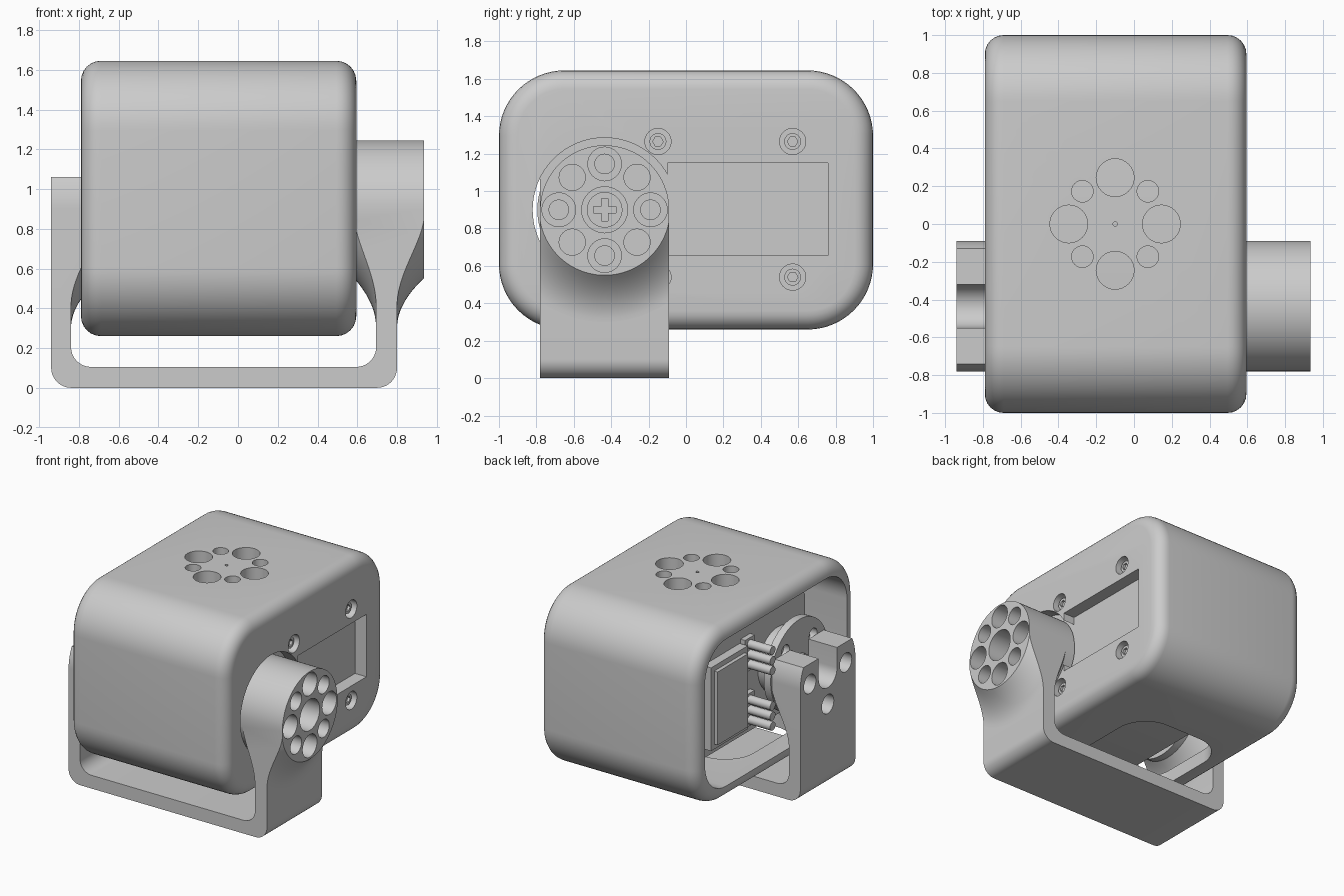
import bpy, bmesh, math
from mathutils import Vector

if "Cube" in bpy.data.objects:
    bpy.data.objects.remove(bpy.data.objects["Cube"])

mat = bpy.data.materials.new("light_grey")
mat.use_nodes = True
GREY = (0.6, 0.6, 0.6, 1)
mat.diffuse_color = GREY
mat.node_tree.nodes["Principled BSDF"].inputs["Base Color"].default_value = GREY

AY, AZ = -0.435, 0.9      # tilt axis, parallel to x
RING = 0.245              # bolt circle radius


# ---- helpers ----
def arc(u, v, r, start, end, n=10):
    return [(u + r * math.cos(math.radians(start + (end - start) * i / n)),
             v + r * math.sin(math.radians(start + (end - start) * i / n))) for i in range(n + 1)]


def circle(u, v, r, n=40):
    return arc(u, v, r, 0, 360, n)[:-1]


def rounded(u0, u1, v0, v1, r, n=12):
    return (arc(u1 - r, v1 - r, r, 0, 90, n) + arc(u0 + r, v1 - r, r, 90, 180, n)
            + arc(u0 + r, v0 + r, r, 180, 270, n) + arc(u1 - r, v0 + r, r, 270, 360, n))


def rect(u0, u1, v0, v1):
    return [(u0, v0), (u1, v0), (u1, v1), (u0, v1)]


def finish(name, bm):
    bmesh.ops.recalc_face_normals(bm, faces=bm.faces)
    mesh = bpy.data.meshes.new(name)
    bm.to_mesh(mesh)
    bm.free()
    mesh.materials.append(mat)
    ob = bpy.data.objects.new(name, mesh)
    bpy.context.collection.objects.link(ob)
    smooth(ob)
    return ob


def smooth(ob):
    for p in ob.data.polygons:
        p.use_smooth = True
    ob.data.set_sharp_from_angle(angle=math.radians(30))


def prism(name, axis, lo, hi, *outlines):
    """Extrude one or more closed outlines along an axis."""
    place = {"x": lambda u, v, w: (w, u, v), "y": lambda u, v, w: (u, w, v),
             "z": lambda u, v, w: (u, v, w)}[axis]
    bm = bmesh.new()
    for pts in outlines:
        face = bm.faces.new([bm.verts.new(place(u, v, lo)) for u, v in pts])
        out = bmesh.ops.extrude_face_region(bm, geom=[face], use_keep_orig=True)
        verts = [g for g in out["geom"] if isinstance(g, bmesh.types.BMVert)]
        bmesh.ops.translate(bm, verts=verts, vec=Vector(place(0, 0, hi - lo)))
    return finish(name, bm)


def lathe_x(name, profile, n=96):
    """Spin (x, radius) points about the tilt axis."""
    bm = bmesh.new()
    rings = [[bm.verts.new((x, u, v)) for u, v in circle(AY, AZ, r, n)] for x, r in profile]
    for a, b in zip(rings, rings[1:]):
        for i in range(n):
            j = (i + 1) % n
            bm.faces.new((a[i], a[j], b[j], b[i]))
    bm.faces.new(rings[0])
    bm.faces.new(rings[-1])
    return finish(name, bm)


def bake(ob):
    bpy.context.view_layer.update()
    deps = bpy.context.evaluated_depsgraph_get()
    mesh = bpy.data.meshes.new_from_object(ob.evaluated_get(deps))
    ob.modifiers.clear()
    ob.data = mesh
    smooth(ob)


def boolean(ob, cutter, op="DIFFERENCE"):
    mod = ob.modifiers.new("cut", "BOOLEAN")
    mod.operation, mod.solver, mod.object = op, "EXACT", cutter
    bake(ob)
    bpy.data.objects.remove(cutter)


def cut(ob, axis, lo, hi, *outlines):
    boolean(ob, prism("cutter", axis, lo, hi, *outlines))


def bolt_ring(u, v, r, start, n=32):
    return [circle(u + RING * math.cos(math.radians(start + 90 * k)),
                   v + RING * math.sin(math.radians(start + 90 * k)), r, n) for k in range(4)]


# ---- outer shell, open on the -x side ----
shell = prism("shell", "x", -0.79, 0.595, rounded(-1, 1, 0.26, 1.645, 0.35, 16))
bev = shell.modifiers.new("round", "BEVEL")
bev.width, bev.segments, bev.limit_method, bev.angle_limit = 0.1, 6, "ANGLE", math.radians(60)
bake(shell)
cut(shell, "x", -1, 0.495, rounded(-0.89, 0.89, 0.37, 1.535, 0.26))
cut(shell, "x", 0.4, 0.7, circle(AY, AZ, 0.385, 64))
cut(shell, "x", 0.4, 0.7, rect(-0.1, 0.76, 0.655, 1.15))
SCREWS = [(y, z) for y in (-0.15, 0.57) for z in (0.54, 1.265)]
cut(shell, "x", 0.53, 0.7, *[circle(y, z, 0.07, 32) for y, z in SCREWS])
cut(shell, "z", 1.4, 1.8, *bolt_ring(-0.1, 0, 0.1, 0), *bolt_ring(-0.1, 0, 0.057, 45),
    circle(-0.1, 0, 0.012, 12))
cut(shell, "z", 0.1, 0.45, rounded(-0.63, 0.18, -0.6, 0.3, 0.25))

# ---- mounting screws ----
screws = prism("mount_screws", "x", 0.5, 0.565, *[circle(y, z, 0.045, 24) for y, z in SCREWS])
cut(screws, "x", 0.545, 0.6, *[circle(y, z, 0.028, 6) for y, z in SCREWS])

# ---- motor inside the shell ----
prism("motor_body", "x", -0.5, 0.49, rounded(-0.78, 0.76, 0.46, 1.33, 0.08, 5))
prism("motor_panel", "x", -0.57, -0.49, rect(0.04, 0.5, 0.54, 1.2))
prism("motor_panel_cover", "x", -0.6, -0.56, rect(0.08, 0.46, 0.58, 1.16))
for tag, z0 in (("lower", 0.58), ("upper", 1.02)):
    prism(tag + "_connector", "x", -0.54, -0.49, rect(-0.09, 0.03, z0 - 0.05, z0 + 0.21))
    prism(tag + "_pins", "x", -0.74, -0.5, *[circle(-0.03, z0 + 0.08 * k, 0.034, 16) for k in range(3)])
prism("motor_shaft", "x", -0.64, -0.49, circle(AY, AZ, 0.25))
horn = prism("motor_horn", "x", -0.69, -0.63, circle(AY, AZ, 0.36, 64))
cut(horn, "x", -0.72, -0.6, *bolt_ring(AY, AZ, 0.05, 45, 20))
prism("horn_hub", "x", -0.72, -0.68, circle(AY, AZ, 0.09))

# ---- U-shaped bracket ----
ARM = 0.345
outer = [(-0.94, 0.5)] + arc(-0.84, 0.1, 0.1, 180, 270) + arc(0.7, 0.1, 0.1, 270, 360) + [(0.8, 0.5)]
inner = [(0.695, 0.5)] + arc(0.595, 0.205, 0.1, 0, -90) + arc(-0.74, 0.205, 0.1, 270, 180) + [(-0.84, 0.5)]
prism("bracket", "y", AY - ARM, AY + ARM, outer + inner)


def flare(x, dx, n=12):
    """Concave sweep from the arm plate out to the hub."""
    return [(x + dx * (i / n) ** 2, 0.6 - 0.25 * i / n) for i in range(n + 1)]


def arm_outline(angle):
    """Arm with a round top, cut flat above the given angle."""
    if angle == 90:
        top = arc(AY, AZ, ARM, 0, 180, 40)
    else:
        top = arc(AY, AZ, ARM, 0, angle) + arc(AY, AZ, ARM, 180 - angle, 180)
    return top + [(AY - ARM, 0.2), (AY + ARM, 0.2)]


# large hub on the +x arm
hub = lathe_x("large_hub", [(0.5, 0.35)] + flare(0.695, -0.11)[::-1] + flare(0.8, 0.135))
boolean(hub, prism("cutter", "x", 0.3, 1.2, arm_outline(90)), "INTERSECT")
cut(hub, "x", 0.62, 1.1, *bolt_ring(AY, AZ, 0.09, 0), *bolt_ring(AY, AZ, 0.07, 45),
    circle(AY, AZ, 0.123))
prism("hub_bolts", "x", 0.6, 0.65, *bolt_ring(AY, AZ, 0.055, 0, 24))
centre_screw = prism("centre_screw", "x", 0.6, 0.69, circle(AY, AZ, 0.095))
for a, b in ((0.06, 0.018), (0.018, 0.06)):
    cut(centre_screw, "x", 0.65, 0.75, rect(AY - a, AY + a, AZ - b, AZ + b))

# forked hub on the -x arm
fork = lathe_x("forked_hub", [(-0.94, 0.6)] + flare(-0.84, 0.15))
boolean(fork, prism("cutter", "x", -1.2, -0.3, arm_outline(27.6)), "INTERSECT")
cut(fork, "x", -1.1, -0.5, arc(AY, AZ, 0.115, 180, 360, 20) + [(AY + 0.115, 1.2), (AY - 0.115, 1.2)])
cut(fork, "x", -1.1, -0.5, *[circle(AY + dy, AZ + dz, 0.075, 32)
                             for dy, dz in ((-RING + 0.02, 0), (RING - 0.02, 0), (0, -RING))])
